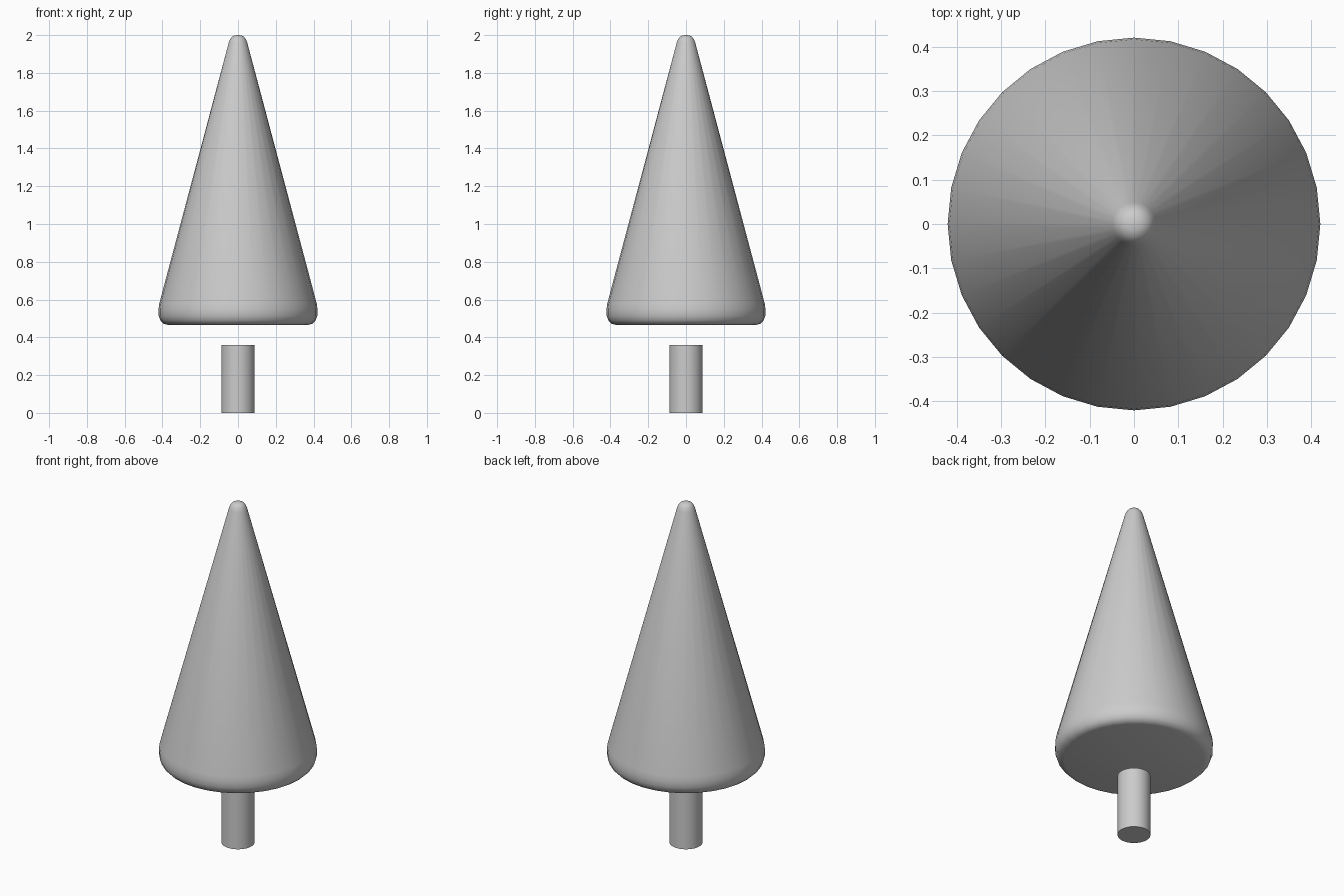
import bpy, bmesh, math

if "Cube" in bpy.data.objects:
    bpy.data.objects.remove(bpy.data.objects["Cube"])

SIDES = 32


def lathe(name, profile):
    """Revolve a (radius, z) profile about z; radius 0 makes a pole."""
    bm = bmesh.new()
    rings = []
    for r, z in profile:
        if r == 0:
            rings.append([bm.verts.new((0, 0, z))] * SIDES)
        else:
            angles = [2 * math.pi * i / SIDES for i in range(SIDES)]
            rings.append([bm.verts.new((r * math.cos(a), r * math.sin(a), z)) for a in angles])
    for low, high in zip(rings, rings[1:]):
        for i in range(SIDES):
            j = (i + 1) % SIDES
            corners = list(dict.fromkeys([low[i], low[j], high[j], high[i]]))
            bm.faces.new(corners)
    bmesh.ops.recalc_face_normals(bm, faces=bm.faces)
    mesh = bpy.data.meshes.new(name)
    bm.to_mesh(mesh)
    bm.free()
    obj = bpy.data.objects.new(name, mesh)
    bpy.context.collection.objects.link(obj)
    bpy.ops.object.select_all(action='DESELECT')
    obj.select_set(True)
    bpy.context.view_layer.objects.active = obj
    bpy.ops.object.shade_smooth_by_angle(angle=math.radians(40))
    return obj


# Trunk: plain closed cylinder, floating just below the foliage
lathe("trunk", [(0, 0), (0.088, 0), (0.088, 0.36), (0, 0.36)])

# Foliage: cone with a rounded lower rim and a rounded tip
lathe("foliage", [
    (0, 0.466), (0.372, 0.466), (0.394, 0.472), (0.411, 0.489),
    (0.42, 0.515), (0.421, 0.545), (0.417, 0.578),
    (0.049, 1.96), (0.042, 1.978), (0.031, 1.992), (0.016, 1.999), (0, 2.0),
])
